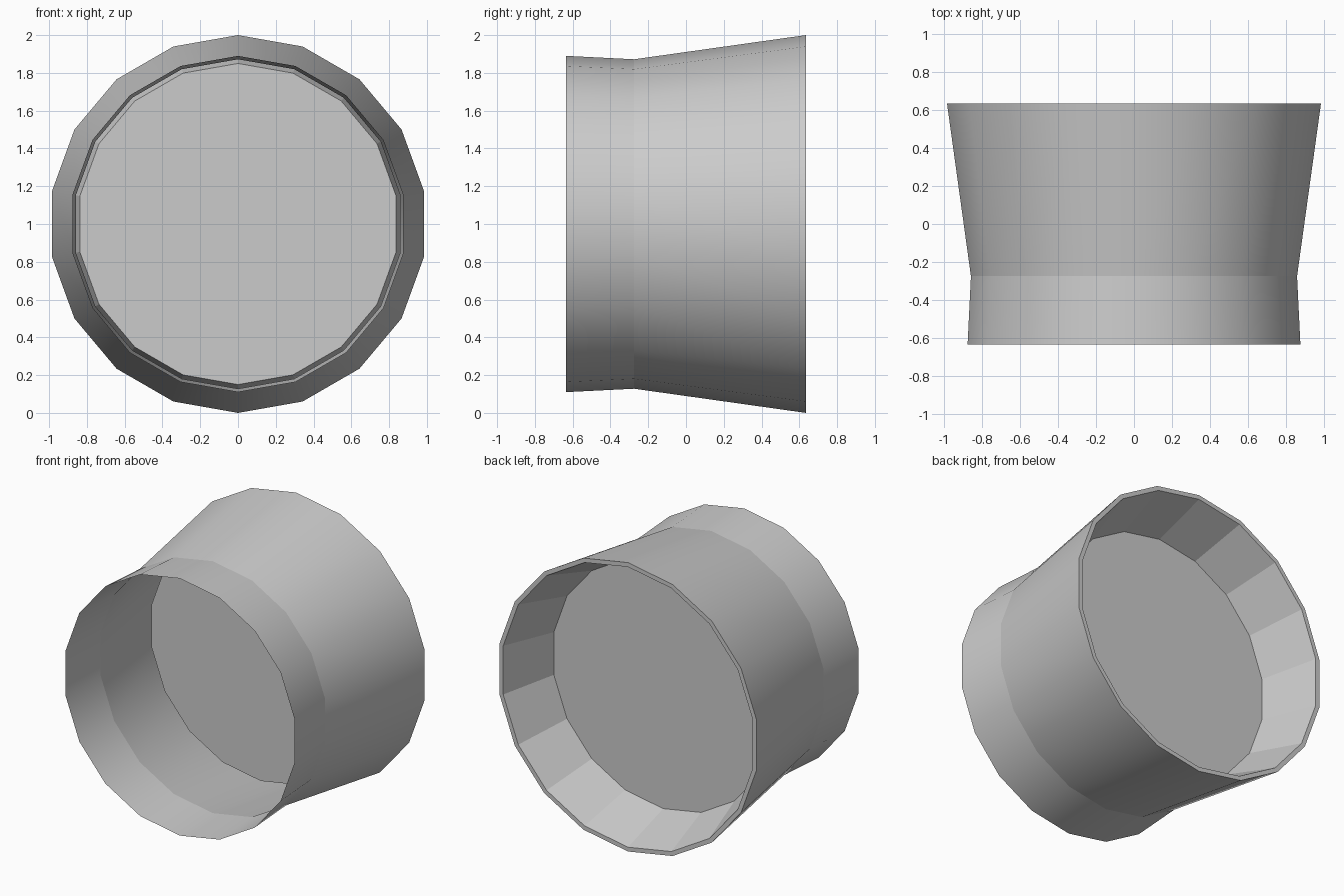
import bpy, bmesh, math

if "Cube" in bpy.data.objects:
    bpy.data.objects.remove(bpy.data.objects["Cube"])

SIDES = 18
CENTRE_Z = 1.0


def ring(bm, r, y):
    """Ring of vertices around the y axis, with one vertex at the very top."""
    step = 2 * math.pi / SIDES
    return [bm.verts.new((r * math.sin(i * step), y, CENTRE_Z + r * math.cos(i * step)))
            for i in range(SIDES)]


def bridge(bm, a, b, smooth):
    for i in range(SIDES):
        j = (i + 1) % SIDES
        bm.faces.new((a[i], a[j], b[j], b[i])).smooth = smooth


bm = bmesh.new()

# Thin outer shell: front mouth, neck, flared back rim
mouth = ring(bm, 0.89, -0.635)
neck = ring(bm, 0.872, -0.275)
back = ring(bm, 1.0, 0.635)
bridge(bm, mouth, neck, True)
bridge(bm, neck, back, True)

# Narrow back rim and faceted recess closed by a disc
lip = ring(bm, 0.97, 0.635)
recess = ring(bm, 0.85, 0.25)
bridge(bm, back, lip, False)
bridge(bm, lip, recess, False)
bm.faces.new(recess).smooth = False

bmesh.ops.recalc_face_normals(bm, faces=bm.faces[:])

# The disc must face the back so the outer shell faces outwards
disc = max(bm.faces, key=lambda f: len(f.verts))
disc.normal_update()
if disc.normal.y < 0:
    bmesh.ops.reverse_faces(bm, faces=bm.faces[:])

# Keep the neck crease and the rim edges crisp
for loop in (neck, back, lip, recess):
    for i in range(SIDES):
        edge = bm.edges.get((loop[i], loop[(i + 1) % SIDES]))
        edge.smooth = False

mesh = bpy.data.meshes.new("flared_cup")
bm.to_mesh(mesh)
bm.free()
cup = bpy.data.objects.new("flared_cup", mesh)
bpy.context.collection.objects.link(cup)
